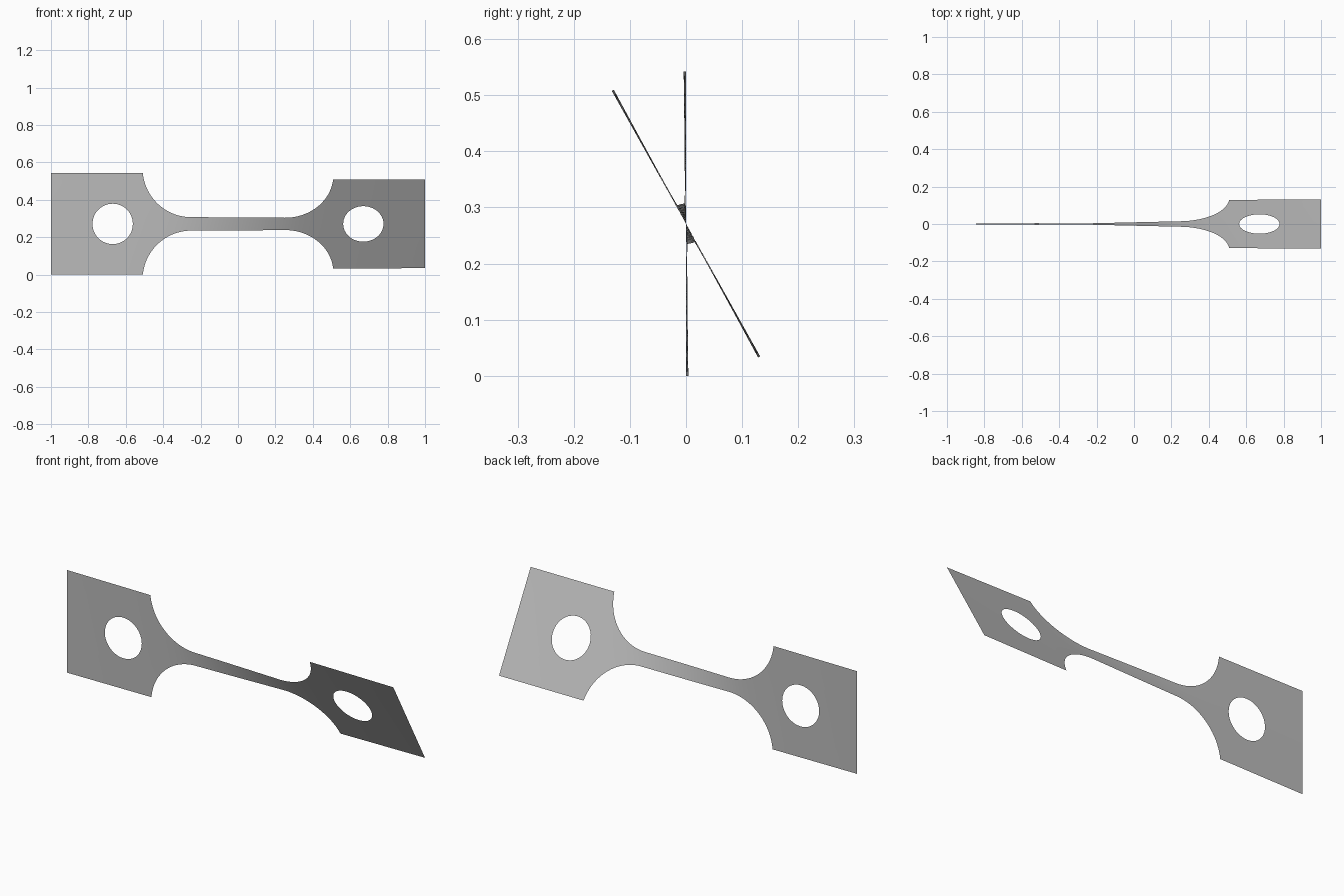
import bpy, bmesh
from math import sin, cos, pi, radians, sqrt, acos, hypot
from mathutils import Vector

if "Cube" in bpy.data.objects:
    bpy.data.objects.remove(bpy.data.objects["Cube"])

HALF_H = 0.271       # half height of the end plates
HALF_NECK = 0.036    # half height of the narrow strip
STRIP = 0.25         # the straight strip ends here
FILLET = 0.26        # radius of the shoulder arcs
HOLE_X, HOLE_R = 0.67, 0.108
TWIST = radians(29.2)
SIDE = 16            # cells along each plate side
RINGS = 5            # cells from hole to plate rim
sweep = acos((HALF_NECK + FILLET - HALF_H) / FILLET)
SHOULDER = STRIP + FILLET * sin(sweep)


def half_width(x):
    d = abs(x) - STRIP
    if d <= 0:
        return HALF_NECK
    if abs(x) >= SHOULDER:
        return HALF_H
    return HALF_NECK + FILLET - sqrt(FILLET ** 2 - d ** 2)


# Twist builds up fastest where the sheet is narrow
STEPS = 800
angles = [0.0]
for i in range(STEPS):
    angles.append(angles[-1] + half_width(-1 + (2 * i + 1) / STEPS) ** -1.5)


def twist(x):
    t = min(max((x + 1) / 2 * STEPS, 0), STEPS - 0.001)
    i = int(t)
    return TWIST * (angles[i] + (angles[i + 1] - angles[i]) * (t - i)) / angles[-1]


def add_grid(bm, rows):
    verts = [[bm.verts.new((x, 0, z)) for x, z in row] for row in rows]
    for a, b in zip(verts, verts[1:]):
        for j in range(len(a) - 1):
            bm.faces.new((a[j], a[j + 1], b[j + 1], b[j]))


def plate_rows(sign):
    # Rings blending from the round hole to the rectangular rim
    corners = [Vector(c) for c in ((SHOULDER, -HALF_H), (1, -HALF_H), (1, HALF_H), (SHOULDER, HALF_H))]
    rim = []
    for k in range(4):
        rim += [corners[k].lerp(corners[(k + 1) % 4], i / SIDE) for i in range(SIDE)]
    rim.append(rim[0])
    centre = Vector((HOLE_X, 0))
    rows = []
    for r in range(RINGS + 1):
        row = []
        for p in rim:
            inner = centre + (p - centre).normalized() * HOLE_R
            q = inner.lerp(p, r / RINGS)
            row.append((sign * q.x, q.y))
        rows.append(row if sign > 0 else row[::-1])
    return rows


bm = bmesh.new()
add_grid(bm, plate_rows(-1))
add_grid(bm, plate_rows(1))

# Neck columns: shoulder arcs at both ends, even steps along the strip
arc = [STRIP + FILLET * sin(sweep * i / 20) for i in range(20, 0, -1)]
xs = [-x for x in arc] + [-STRIP + 2 * STRIP * i / 24 for i in range(25)] + arc[::-1]
add_grid(bm, [[(x, half_width(x) * (2 * j / SIDE - 1)) for j in range(SIDE + 1)] for x in xs])
bmesh.ops.remove_doubles(bm, verts=bm.verts, dist=0.0005)
bmesh.ops.recalc_face_normals(bm, faces=bm.faces)

# Wind the flat sheet about its long axis
for v in bm.verts:
    a, h = twist(v.co.x), v.co.z
    v.co.y = -h * sin(a)
    v.co.z = HALF_H + h * cos(a)

mesh = bpy.data.meshes.new("twisted_strip")
bm.to_mesh(mesh)
bm.free()
strip = bpy.data.objects.new("twisted_strip", mesh)
bpy.context.collection.objects.link(strip)

# Plain grey sheet
grey = bpy.data.materials.new("plain_grey")
grey.use_nodes = True
colour = (0.5, 0.5, 0.5, 1)
grey.diffuse_color = colour
grey.node_tree.nodes["Principled BSDF"].inputs["Base Color"].default_value = colour
mesh.materials.append(grey)

bpy.context.view_layer.objects.active = strip
strip.select_set(True)
bpy.ops.object.shade_smooth_by_angle()
